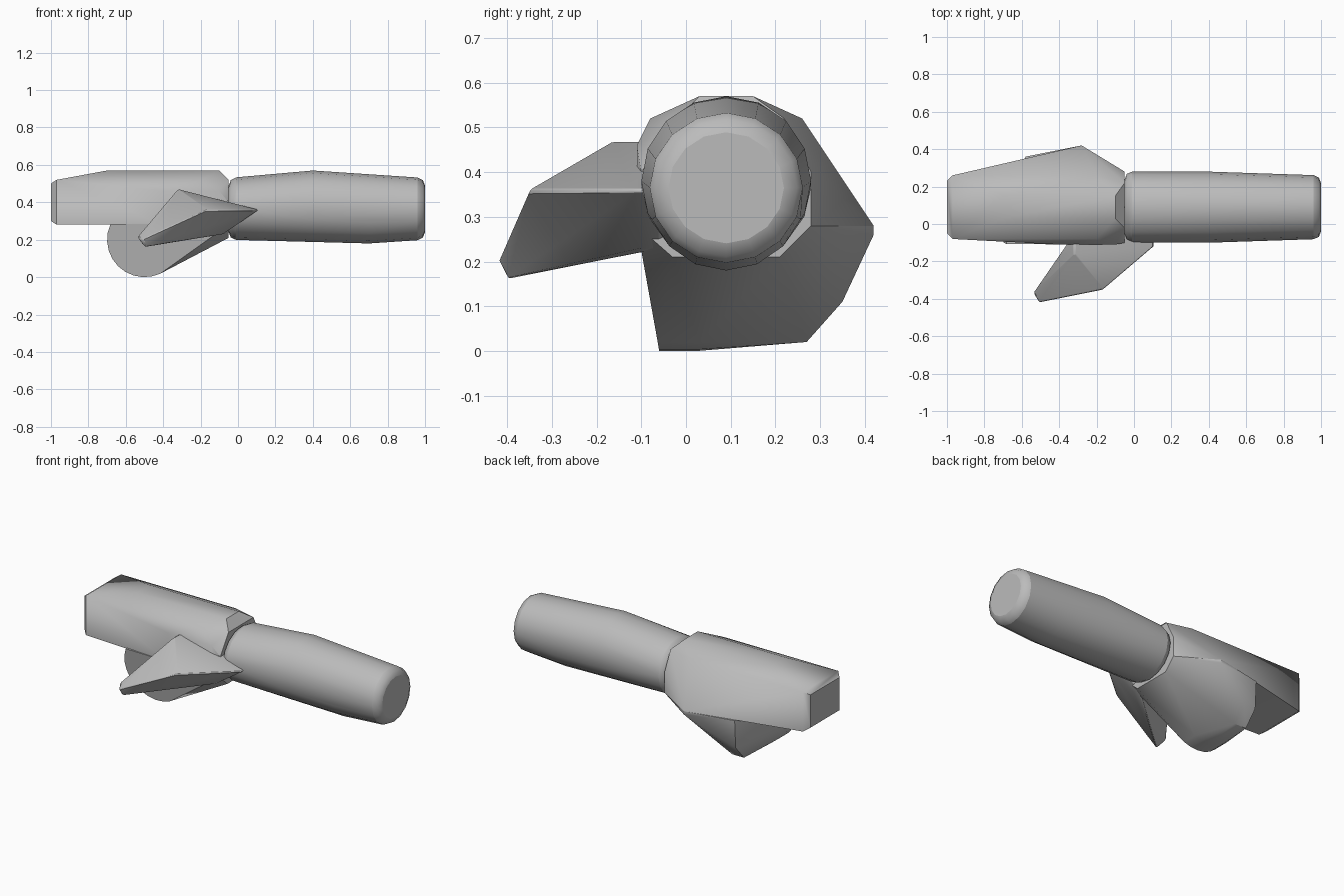
import bpy, bmesh
from math import cos, sin, pi, radians

cube = bpy.data.objects.get("Cube")
if cube:
    bpy.data.objects.remove(cube, do_unlink=True)

grey = bpy.data.materials.new("plain grey")
grey.use_nodes = True
colour = (0.5, 0.5, 0.5, 1)
grey.diffuse_color = colour
grey.node_tree.nodes["Principled BSDF"].inputs["Base Color"].default_value = colour


def hull(name, points, bevel_width=None):
    """Convex solid wrapped around a few points, smooth shaded with sharp edges kept."""
    bm = bmesh.new()
    for point in points:
        bm.verts.new(point)
    result = bmesh.ops.convex_hull(bm, input=bm.verts[:])
    unused = {item for item in result["geom_interior"] + result["geom_unused"]
              if isinstance(item, bmesh.types.BMVert)}
    bmesh.ops.delete(bm, geom=list(unused), context="VERTS")
    bmesh.ops.dissolve_limit(bm, angle_limit=radians(1), verts=bm.verts[:], edges=bm.edges[:])
    bmesh.ops.recalc_face_normals(bm, faces=bm.faces[:])
    mesh = bpy.data.meshes.new(name)
    bm.to_mesh(mesh)
    bm.free()
    mesh.materials.append(grey)
    part = bpy.data.objects.new(name, mesh)
    bpy.context.collection.objects.link(part)
    if bevel_width:
        bevel = part.modifiers.new("soft edges", "BEVEL")
        bevel.width = bevel_width
        bevel.segments = 2
        bevel.limit_method = "ANGLE"
        bevel.angle_limit = radians(40)
    bpy.ops.object.select_all(action="DESELECT")
    bpy.context.view_layer.objects.active = part
    part.select_set(True)
    bpy.ops.object.shade_smooth_by_angle(angle=radians(40))


def section(x, sides, heights):
    """Corners of a flat section across the model at one x."""
    return [(x, y, z) for y in sides for z in heights]


def oval(x, half_width, low, high, count=16):
    """Oval section of the forearm at one x."""
    middle, half_height = (low + high) / 2, (high - low) / 2
    angles = [2 * pi * step / count for step in range(count)]
    return [(x, axis_y + half_width * cos(angle), middle + half_height * sin(angle))
            for angle in angles]


axis_y = 0.09        # middle line of the forearm
wrist = -0.05        # where forearm and hand meet
split = 0.28         # level between upper hand and curled fingers
inner = -0.11        # flat side of the hand, next to the thumb
shoulder = 0.42      # widest point at the back of the hand
crown = 0.57         # highest level

# Forearm: swelling rod with a chamfered end
forearm = oval(wrist, 0.19, 0.2, 0.53)
forearm += oval(0.4, 0.19, 0.19, crown)
forearm += oval(0.7, 0.18, 0.18, 0.55)
forearm += oval(1, 0.17, 0.2, 0.53)
hull("forearm", forearm, bevel_width=0.04)

# Upper hand: flat underneath, with a wide shoulder at the back
upper = section(-1, (-0.05, 0.23), (0.3, 0.5))
upper += section(-0.97, (-0.08, 0.26), (split, 0.52))
for x in (-0.7, -0.1):
    upper += section(x, (0.03, 0.15), [crown])
for x in (-0.4, -0.1):
    upper += section(x, [inner], (split, 0.46))
upper += section(-0.2, (-0.08, 0.26), [0.52])
upper += section(wrist, (-0.02, 0.22), [0.52])
upper += section(wrist, (-0.1, split), (split, 0.4))
upper += [(-0.28, shoulder, split)]
hull("upper_hand", upper)

# Curled fingers: round front profile, narrowing towards the wrist
radius = 0.2
fingers = []
for step in range(11):
    angle = radians(155 + 14 * step)
    x, z = radius * cos(angle) - 0.5, radius * sin(angle) + radius
    fingers += section(x, (-0.06 - z / 6, 0.03), [z])
for x in (-0.58, -0.5):
    fingers += section(x, [0.27], [0.02])
    fingers += section(x, [0.35], [0.11])
fingers += section(-0.58, [0.36], [split])
fingers += section(-0.28, [shoulder], (0.26, split))
fingers += section(wrist, (inner, split), [split])
fingers += section(wrist, (-0.03, axis_y, 0.21), [0.21])
hull("curled_fingers", fingers)

# Thumb: wedge leaning out from the flat side of the hand
thumb = [(-0.54, -0.37, 0.21), (-0.51, -shoulder, 0.2), (-0.5, -0.4, 0.16)]
thumb += section(-0.32, (-0.16, wrist), [0.47])
thumb += section(-0.16, [-0.35], [0.36])
thumb += section(0.11, (-0.12, wrist), [0.36])
thumb += section(-0.08, (-0.1, wrist), [0.23])
hull("thumb", thumb, bevel_width=0.01)
